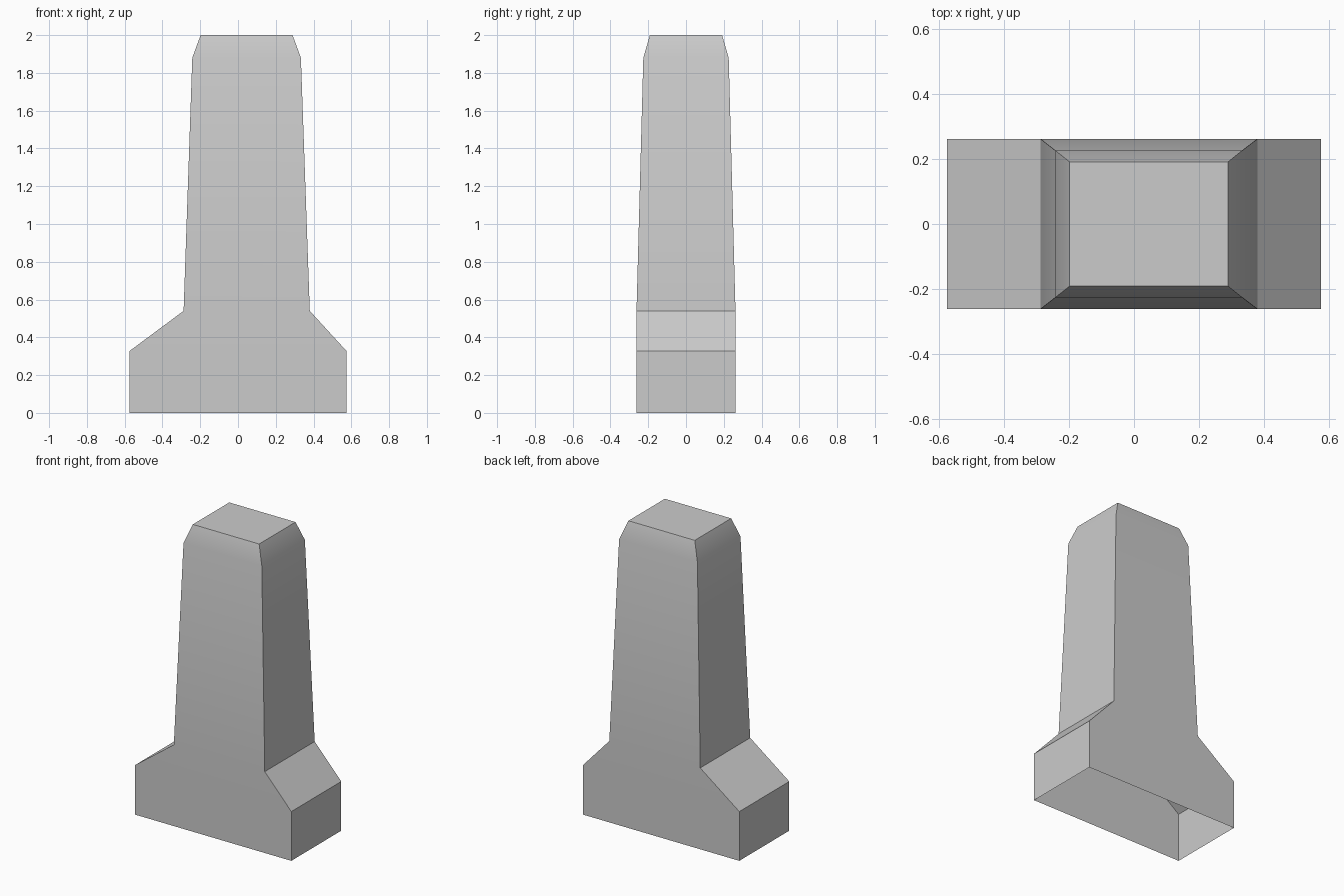
import bpy
import bmesh
from math import radians

if "Cube" in bpy.data.objects:
    bpy.data.objects.remove(bpy.data.objects["Cube"])

# Rectangular cross-sections from foot to tip: x left, x right, half depth, height
SECTIONS = [
    (-0.575, 0.575, 0.262, 0.0),
    (-0.575, 0.575, 0.262, 0.327),
    (-0.288, 0.380, 0.262, 0.54),
    (-0.242, 0.333, 0.226, 1.88),
    (-0.198, 0.289, 0.191, 2.0),
]

bm = bmesh.new()


def add_ring(x0, x1, y, z):
    return [bm.verts.new(p) for p in ((x0, -y, z), (x1, -y, z), (x1, y, z), (x0, y, z))]


# Foot, sloped shoulders, tapered shaft and chamfer (underside stays open)
rings = [add_ring(*s) for s in SECTIONS]
for low, high in zip(rings, rings[1:]):
    for i in range(4):
        j = (i + 1) % 4
        bm.faces.new((low[i], low[j], high[j], high[i]))

# Flat top
bm.faces.new(rings[-1])

mesh = bpy.data.meshes.new("tapered_post")
bm.to_mesh(mesh)
bm.free()
post = bpy.data.objects.new("tapered_post", mesh)
bpy.context.collection.objects.link(post)

# Soft shading across the chamfer, sharp edges elsewhere
bpy.context.view_layer.objects.active = post
post.select_set(True)
bpy.ops.object.shade_smooth_by_angle(angle=radians(30))
